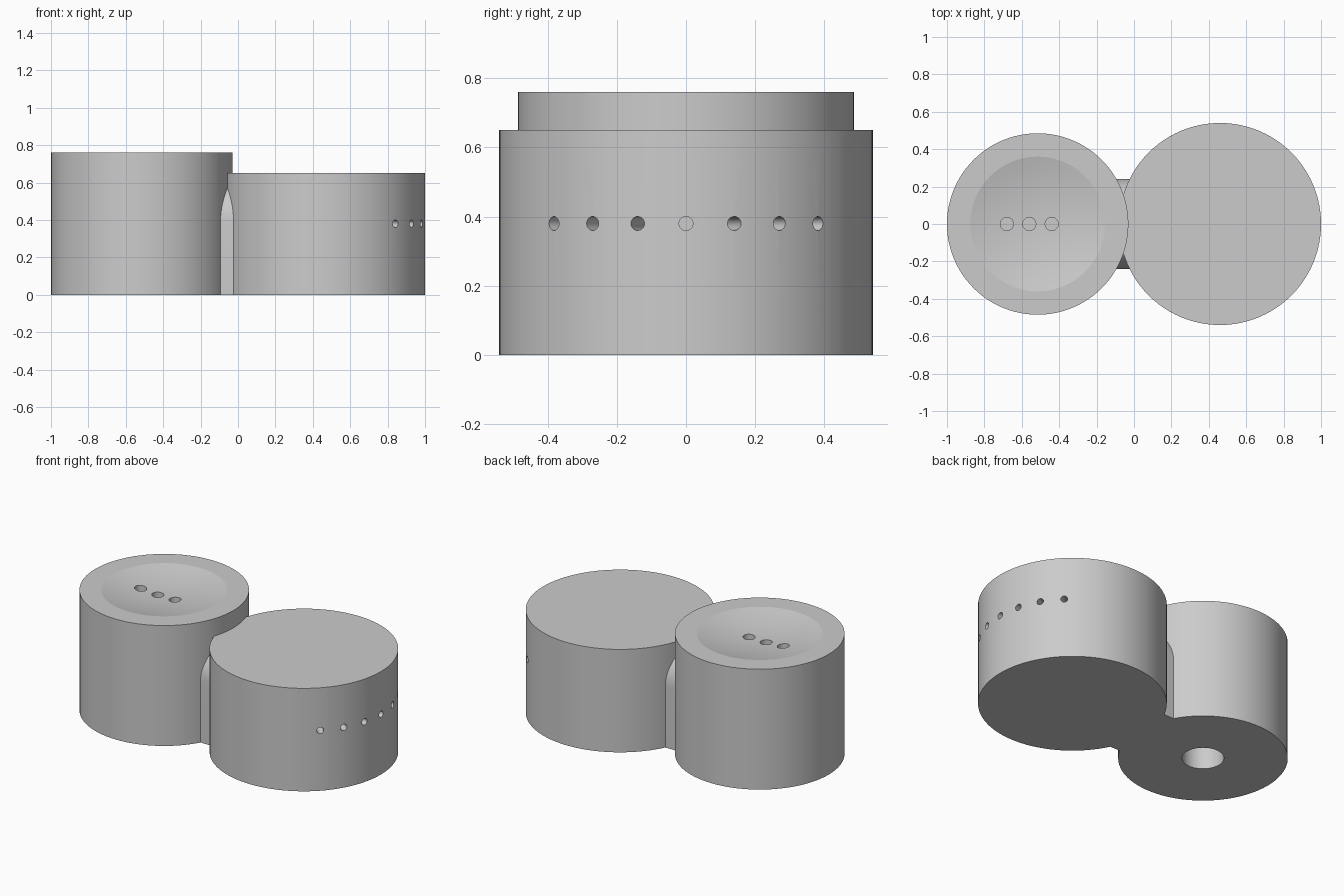
import bpy, bmesh, math
from mathutils import Matrix, Vector

cube = bpy.data.objects.get("Cube")
if cube:
    bpy.data.objects.remove(cube, do_unlink=True)

GREY = (0.6, 0.6, 0.6, 1.0)
grey = bpy.data.materials.new("plain grey")
grey.use_nodes = True
grey.diffuse_color = GREY
grey.node_tree.nodes["Principled BSDF"].inputs["Base Color"].default_value = GREY


def finish(name, bm):
    """Turn a bmesh into a named object in the scene."""
    bmesh.ops.recalc_face_normals(bm, faces=bm.faces)
    mesh = bpy.data.meshes.new(name)
    bm.to_mesh(mesh)
    bm.free()
    mesh.materials.append(grey)
    obj = bpy.data.objects.new(name, mesh)
    bpy.context.collection.objects.link(obj)
    return obj


def lathe(name, profile, x, steps=96):
    """Revolve (radius, height) points about a vertical axis at x."""
    bm = bmesh.new()
    verts = [bm.verts.new((r, 0, z)) for r, z in profile]
    edges = [bm.edges.new(pair) for pair in zip(verts, verts[1:])]
    bmesh.ops.spin(bm, geom=verts + edges, cent=(0, 0, 0), axis=(0, 0, 1),
                   angle=math.tau, steps=steps)
    bmesh.ops.remove_doubles(bm, verts=bm.verts, dist=0.0001)
    bmesh.ops.translate(bm, verts=bm.verts, vec=(x, 0, 0))
    return finish(name, bm)


def drill(body, name, holes, radius, depth):
    """Cut round holes; each hole is a (surface point, outward direction)."""
    bm = bmesh.new()
    for point, direction in holes:
        turn = Vector(direction).to_track_quat('Z', 'Y').to_matrix().to_4x4()
        bmesh.ops.create_cone(bm, cap_ends=True, segments=48, radius1=radius,
                              radius2=radius, depth=2 * depth,
                              matrix=Matrix.Translation(point) @ turn)
    cutter = finish(name, bm)
    cutter.hide_render = True
    cut = body.modifiers.new("holes", 'BOOLEAN')
    cut.operation = 'DIFFERENCE'
    cut.solver = 'EXACT'
    cut.object = cutter
    activate(body)
    bpy.ops.object.modifier_apply(modifier=cut.name)
    bpy.data.objects.remove(cutter, do_unlink=True)


def activate(obj):
    bpy.ops.object.select_all(action='DESELECT')
    obj.select_set(True)
    bpy.context.view_layer.objects.active = obj


# Tall canister with a dished top and a round socket underneath
TALL_X, TALL_R, TALL_H = -0.515, 0.485, 0.76
DISH_R, DISH_DEPTH = 0.36, 0.045
dish = [(DISH_R * (1 - i / 8), TALL_H - DISH_DEPTH * (1 - (1 - i / 8) ** 2))
        for i in range(9)]
tall = lathe("tall_canister",
             [(0, 0.3), (0.12, 0.3), (0.12, 0), (TALL_R, 0), (TALL_R, TALL_H)] + dish,
             TALL_X)
drill(tall, "top_hole_cutter",
      [((x, 0, TALL_H), (0, 0, 1)) for x in (-0.68, -0.56, -0.44)], 0.035, 0.16)

# Wide canister with a fan of small holes around its outer side
WIDE_X, WIDE_R, WIDE_H = 0.46, 0.54, 0.65
wide = lathe("wide_canister", [(0, 0), (WIDE_R, 0), (WIDE_R, WIDE_H), (0, WIDE_H)], WIDE_X)
fan = []
for step in range(-3, 4):
    a = math.radians(15 * step)
    out = Vector((math.cos(a), math.sin(a), 0))
    fan.append((Vector((WIDE_X, 0, 0.38)) + out * WIDE_R, out))
drill(wide, "side_hole_cutter", fan, 0.02, 0.2)

# Round-topped bridge joining the two canisters
ARCH_R, ARCH_Z = 0.24, 0.39
bm = bmesh.new()
arch = [(-ARCH_R, 0), (ARCH_R, 0)]
arch += [(ARCH_R * math.cos(math.pi * i / 32), ARCH_Z + ARCH_R * math.sin(math.pi * i / 32))
         for i in range(33)]
face = bm.faces.new([bm.verts.new((-0.2, y, z)) for y, z in arch])
side = bmesh.ops.extrude_face_region(bm, geom=[face], use_keep_orig=True)
bmesh.ops.translate(bm, vec=(0.3, 0, 0),
                    verts=[g for g in side["geom"] if isinstance(g, bmesh.types.BMVert)])
bridge = finish("bridge", bm)

# Smooth the round walls and keep the rims crisp
for part in (tall, wide, bridge):
    activate(part)
    bpy.ops.object.shade_smooth_by_angle(angle=math.radians(10))
